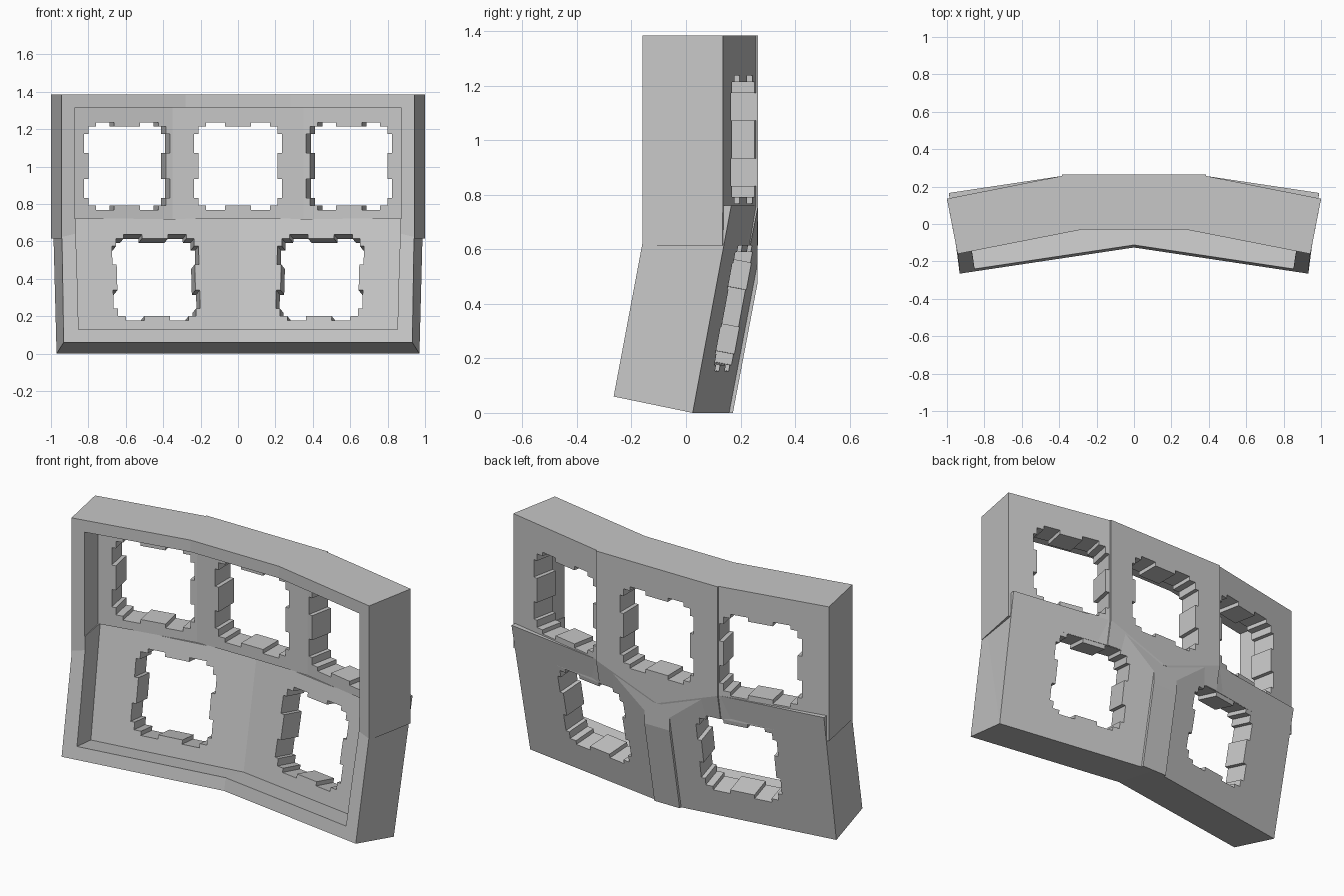
import bpy, bmesh
from mathutils import Vector

if "Cube" in bpy.data.objects:
    bpy.data.objects.remove(bpy.data.objects["Cube"])

grey = bpy.data.materials.new("plain_grey")
grey.use_nodes = True
grey.diffuse_color = (0.57, 0.57, 0.57, 1)
grey.node_tree.nodes["Principled BSDF"].inputs["Base Color"].default_value = (0.57, 0.57, 0.57, 1)


def make_object(name, bm):
    bmesh.ops.remove_doubles(bm, verts=bm.verts, dist=0.0005)
    bmesh.ops.recalc_face_normals(bm, faces=bm.faces)
    mesh = bpy.data.meshes.new(name)
    bm.to_mesh(mesh)
    bm.free()
    mesh.materials.append(grey)
    ob = bpy.data.objects.new(name, mesh)
    bpy.context.collection.objects.link(ob)
    return ob


def loft(name, rings, clip_y=None):
    """Skin half rings (front centre to back centre), mirrored over x."""
    bm = bmesh.new()
    for side in (1, -1):
        vs = [[bm.verts.new((side * x, y, z)) for x, y, z in r] for r in rings]
        bm.faces.new(vs[0])
        bm.faces.new(vs[-1])
        for a, b in zip(vs, vs[1:]):
            for i in range(len(a) - 1):
                bm.faces.new((a[i], a[i + 1], b[i + 1], b[i]))
    bmesh.ops.remove_doubles(bm, verts=bm.verts, dist=0.0005)
    if clip_y is not None:
        geom = bm.verts[:] + bm.edges[:] + bm.faces[:]
        bmesh.ops.bisect_plane(bm, geom=geom, plane_co=(0, clip_y, 0),
                               plane_no=(0, 1, 0), clear_outer=True)
        bmesh.ops.holes_fill(bm, edges=[e for e in bm.edges if e.is_boundary])
    bmesh.ops.triangulate(bm, faces=[f for f in bm.faces if len(f.verts) == 4])
    return make_object(name, bm)


def boolean(target, tool, operation):
    mod = target.modifiers.new(operation.lower(), "BOOLEAN")
    mod.operation = operation
    mod.solver = "EXACT"
    mod.object = tool
    bpy.context.view_layer.objects.active = target
    bpy.ops.object.modifier_apply(modifier=mod.name)
    bpy.data.objects.remove(tool)


TILT, YAW, UPPER_YAW, FLOOR = 0.19, 0.15, 0.2, 0.138


def low_back(x, z):
    return 0.17 + TILT * z - YAW * x


def low_front(x, z):
    return -0.137 + TILT * z - YAW * x


# Upper body: three facing panels, blended into the lower slope at its foot
def upper_ring(z):
    return [(0, -0.03, z), (0.28, -0.03, z), (0.943, -0.16, z), (1, 0.135, z),
            (0.385, 0.257, z), (0.385, 0.265, z), (0, 0.265, z)]


foot = upper_ring(0.615)
foot[3:6] = [(1, 0.134, 0.615), (0.385, 0.232, 0.615), (0.384, 0.236, 0.615)]
frame = loft("five_bay_frame", [foot, upper_ring(0.76), upper_ring(1.385)])


# Lower body: two tilted panels with a flat spine strip
def lower_ring(z_front, z_back, x_front, x_back):
    spine = low_back(0, z_back) + 0.002
    return [(0, low_front(0, z_front), z_front),
            (x_front, low_front(x_front, z_front), z_front),
            (x_back, low_back(x_back, z_back), z_back),
            (0.08, low_back(0.08, z_back), z_back),
            (0.08, spine, z_back), (0, spine, z_back)]


lower = loft("lower_body", [lower_ring(0.06, 0, 0.932, 0.97),
                            lower_ring(0.76, 0.76, 0.943, 0.99)], clip_y=0.263)
boolean(frame, lower, "UNION")


# Front recesses
def upper_recess(z):
    kink = 0.35
    return [(0, -0.5, z), (0.805, -0.5, z), (0.87, -0.15, z),
            (0.9, 0.335 - UPPER_YAW * 0.9 - FLOOR, z),
            (kink, 0.265 - FLOOR, z), (0, 0.265 - FLOOR, z)]


def lower_recess(z_front, z_floor, x_front, x_floor):
    return [(0, low_front(0, z_front) - 0.2, z_front + TILT * 0.2),
            (x_front - YAW * 0.2, low_front(x_front, z_front) - 0.2, z_front + TILT * 0.2),
            (x_floor, low_back(x_floor, z_floor) - FLOOR, z_floor),
            (0, low_back(0, z_floor) - FLOOR, z_floor)]


boolean(frame, loft("upper_recess", [upper_recess(0.72), upper_recess(1.317)]), "DIFFERENCE")
boolean(frame, loft("lower_recess", [lower_recess(0.13, 0.10, 0.853, 0.876),
                                     lower_recess(0.69, 0.722, 0.867, 0.897)]), "DIFFERENCE")


# Notched square openings, cut square to each panel
def opening(centre, yaw, tilt):
    w = Vector((yaw, 1, -tilt)).normalized()
    u = Vector((1, -yaw, 0)).normalized()
    v = u.cross(w)
    edge, tab, a, b = 0.211, 0.234, 0.07, 0.17
    side = [(-edge, edge), (-b, edge), (-b, tab), (-a, tab), (-a, edge),
            (a, edge), (a, tab), (b, tab), (b, edge)]
    outline = []
    for turn in range(4):
        outline += side
        side = [(q, -p) for p, q in side]
    bm = bmesh.new()
    near, far = [[bm.verts.new(Vector(centre) + u * p + v * q + w * d)
                  for p, q in outline] for d in (-0.2, 0.25)]
    bm.faces.new(near)
    bm.faces.new(far)
    for i in range(len(near)):
        j = (i + 1) % len(near)
        bm.faces.new((near[i], near[j], far[j], far[i]))
    boolean(frame, make_object("opening_cutter", bm), "DIFFERENCE")


opening((0, 0.13, 1.003), 0, 0)
for s in (1, -1):
    opening((s * 0.593, 0.078, 1.003), s * UPPER_YAW, 0)
    opening((s * 0.438, 0.044, 0.408), s * YAW, TILT)

for poly in frame.data.polygons:
    poly.use_smooth = False
